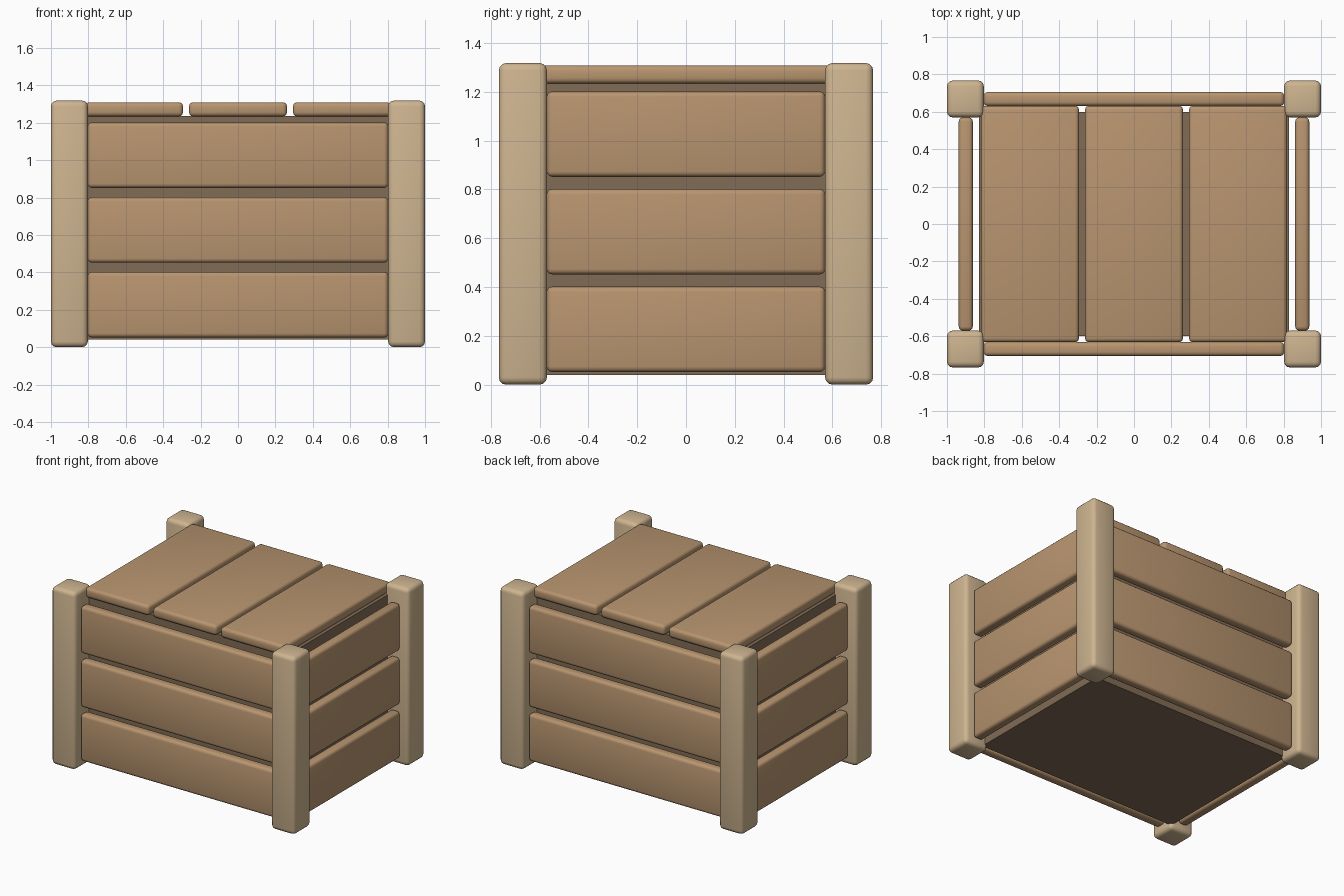
import bpy
import math

if "Cube" in bpy.data.objects:
    bpy.data.objects.remove(bpy.data.objects["Cube"])


def material(name, rgb):
    m = bpy.data.materials.new(name)
    m.diffuse_color = (*rgb, 1)
    m.use_nodes = True
    m.node_tree.nodes["Principled BSDF"].inputs["Base Color"].default_value = m.diffuse_color
    return m


PLANK = material("plank_wood", (0.48, 0.30, 0.16))
POST = material("post_wood", (0.62, 0.46, 0.28))
INNER = material("inner_wood", (0.22, 0.15, 0.09))


def block(name, x, y, z, mat, bevel=0.0):
    """Rounded box from (min, max) ranges on each axis."""
    ranges = (x, y, z)
    bpy.ops.mesh.primitive_cube_add(size=1, location=[(a + b) / 2 for a, b in ranges])
    ob = bpy.context.object
    ob.name = name
    ob.scale = [b - a for a, b in ranges]
    bpy.ops.object.transform_apply(location=False, rotation=False, scale=True)
    ob.data.materials.append(mat)
    if bevel:
        mod = ob.modifiers.new("rounded_edges", 'BEVEL')
        mod.width = bevel
        mod.segments = 3
        bpy.ops.object.modifier_apply(modifier=mod.name)
        bpy.ops.object.shade_smooth_by_angle(angle=math.radians(40))
    return ob


# Dark inner box seen through the gaps
block("inner_box", (-0.83, 0.83), (-0.60, 0.60), (0.04, 1.235), INNER)

# Corner posts
for sx, side in ((-1, "left"), (1, "right")):
    for sy, end in ((-1, "front"), (1, "back")):
        block(f"{end}_{side}_post",
              sorted((sx * 0.803, sx * 1.0)), sorted((sy * 0.57, sy * 0.767)),
              (0.0, 1.318), POST, 0.03)

# Three rows of wall planks on all four sides
for row in range(3):
    z = (0.052 + 0.4 * row, 0.402 + 0.4 * row)
    for s, end, side in ((-1, "front", "left"), (1, "back", "right")):
        block(f"{end}_plank_{row + 1}", (-0.803, 0.803),
              sorted((s * 0.631, s * 0.706)), z, PLANK, 0.022)
        block(f"{side}_plank_{row + 1}", sorted((s * 0.862, s * 0.937)),
              (-0.57, 0.57), z, PLANK, 0.022)

# Three lid planks running front to back
for i in (-1, 0, 1):
    cx = i * 0.556
    block(f"lid_plank_{i + 2}", (cx - 0.262, cx + 0.262), (-0.632, 0.632),
          (1.234, 1.309), PLANK, 0.022)
